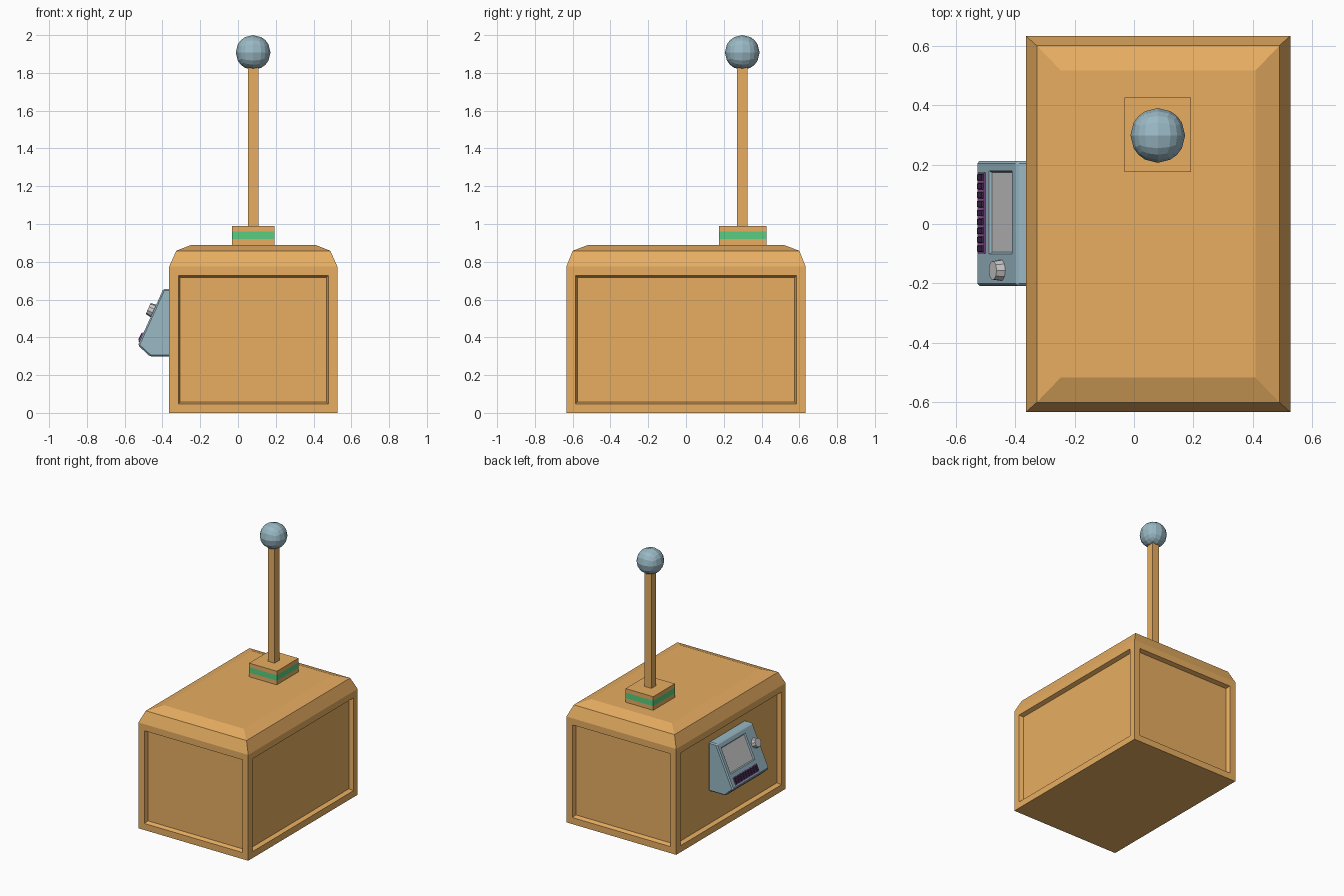
import bpy, bmesh
from mathutils import Matrix, Vector

if "Cube" in bpy.data.objects:
    bpy.data.objects.remove(bpy.data.objects["Cube"])


def material(name, r, g, b):
    m = bpy.data.materials.new(name)
    m.diffuse_color = (r, g, b, 1)
    m.use_nodes = True
    m.node_tree.nodes["Principled BSDF"].inputs["Base Color"].default_value = m.diffuse_color
    return m


ORANGE = material("orange", 0.80, 0.42, 0.12)
BLUE = material("blue_grey", 0.32, 0.48, 0.55)
GREEN = material("green", 0.10, 0.62, 0.22)
PURPLE = material("purple", 0.30, 0.10, 0.35)
DARK = material("dark", 0.04, 0.02, 0.06)


def finish(bm, name, mat=None, matrix=None):
    bmesh.ops.recalc_face_normals(bm, faces=bm.faces)
    me = bpy.data.meshes.new(name)
    bm.to_mesh(me)
    bm.free()
    ob = bpy.data.objects.new(name, me)
    bpy.context.collection.objects.link(ob)
    if mat:
        me.materials.append(mat)
    if matrix:
        ob.matrix_world = matrix
    return ob


def loft(rings):
    """Closed solid through rings of points."""
    bm = bmesh.new()
    loops = [[bm.verts.new(p) for p in r] for r in rings]
    n = len(loops[0])
    for a, b in zip(loops, loops[1:]):
        for i in range(n):
            j = (i + 1) % n
            bm.faces.new((a[i], a[j], b[j], b[i]))
    bm.faces.new(loops[0][::-1])
    bm.faces.new(loops[-1])
    bmesh.ops.recalc_face_normals(bm, faces=bm.faces)
    return bm


def rect(cx, cy, hx, hy, z):
    return [(cx - hx, cy - hy, z), (cx + hx, cy - hy, z),
            (cx + hx, cy + hy, z), (cx - hx, cy + hy, z)]


def box(name, cx, cy, hx, hy, z0, z1, mat=None, matrix=None, taper=0):
    return finish(loft([rect(cx, cy, hx, hy, z0),
                        rect(cx, cy, hx - taper, hy - taper, z1)]), name, mat, matrix)


# Cabinet with double-sloped lid and recessed side panels
CX = 0.081
bm = loft([rect(CX, 0, hx, hy, z) for hx, hy, z in
           ((0.445, 0.633, 0), (0.445, 0.633, 0.775), (0.408, 0.6, 0.858), (0.327, 0.516, 0.89))])
sides = [f for f in bm.faces if abs(f.normal.z) < 0.01]
bmesh.ops.inset_individual(bm, faces=sides, thickness=0.068)
bmesh.ops.inset_individual(bm, faces=sides, thickness=0.014, depth=-0.03)
finish(bm, "cabinet", ORANGE)

# Lever base, band, shaft and ball
PY = 0.298
for name, z0, z1, mat in (("lever_base_lower", 0.885, 0.92, ORANGE),
                          ("lever_base_band", 0.92, 0.96, GREEN),
                          ("lever_base_upper", 0.96, 0.99, ORANGE)):
    box(name, 0.08, PY + 0.002, 0.112, 0.125, z0, z1, mat)
box("lever_shaft", 0.08, PY, 0.0275, 0.0275, 0.985, 1.85, ORANGE)

bm = bmesh.new()
bmesh.ops.create_cube(bm, size=2)
bmesh.ops.subdivide_edges(bm, edges=bm.edges[:], cuts=3, use_grid_fill=True)
for v in bm.verts:
    v.co = Vector([c * (1.08 - 0.08 * c * c) for c in v.co]).normalized() * 0.092
finish(bm, "lever_ball", BLUE, Matrix.Translation((0.08, PY, 1.908)))

# Sloped control console on the left side
profile = [(-0.33, 0.657), (-0.395, 0.657), (-0.53, 0.358), (-0.465, 0.298), (-0.33, 0.298)]
console = finish(loft([[(x, y, z) for x, z in profile] for y in (-0.208, 0.212)]), "console", BLUE)
bev = console.modifiers.new("edge_bevel", 'BEVEL')
bev.width = 0.008
bev.segments = 1

# Local frame on the slope: X along the face, Y up the slope, Z outward
up = Vector((0.135, 0, 0.299)).normalized()
side = Vector((0, -1, 0))
out = side.cross(up)
slope = Matrix((side, up, out)).transposed().to_4x4()
slope.translation = (-0.448, 0, 0.54)

# Screen recess and screen
cutter = box("screen_cutter", -0.039, -0.003, 0.133, 0.088, -0.012, 0.012, None, slope, taper=-0.014)
cutter.hide_render = True
cut = console.modifiers.new("screen_recess", 'BOOLEAN')
cut.object = cutter
cut.solver = 'EXACT'
bpy.context.view_layer.update()
bpy.context.view_layer.objects.active = console
for m in ("edge_bevel", "screen_recess"):
    bpy.ops.object.modifier_apply(modifier=m)
bpy.data.objects.remove(cutter)
box("screen", -0.039, -0.003, 0.134, 0.089, -0.014, -0.009, None, slope)

# Key strip with a row of keys
box("key_strip", -0.037, -0.154, 0.136, 0.027, -0.004, 0.004, PURPLE, slope)
for i in range(9):
    box(f"key_{i + 1}", -0.037 + (i - 4) * 0.03, -0.154, 0.0115, 0.022, 0, 0.010, DARK, slope, taper=0.002)

# Knob
bm = bmesh.new()
bmesh.ops.create_cone(bm, cap_ends=True, segments=10, radius1=0.037, radius2=0.032, depth=0.034)
finish(bm, "knob", None, slope @ Matrix.Translation((0.156, 0.0, 0.013)))
